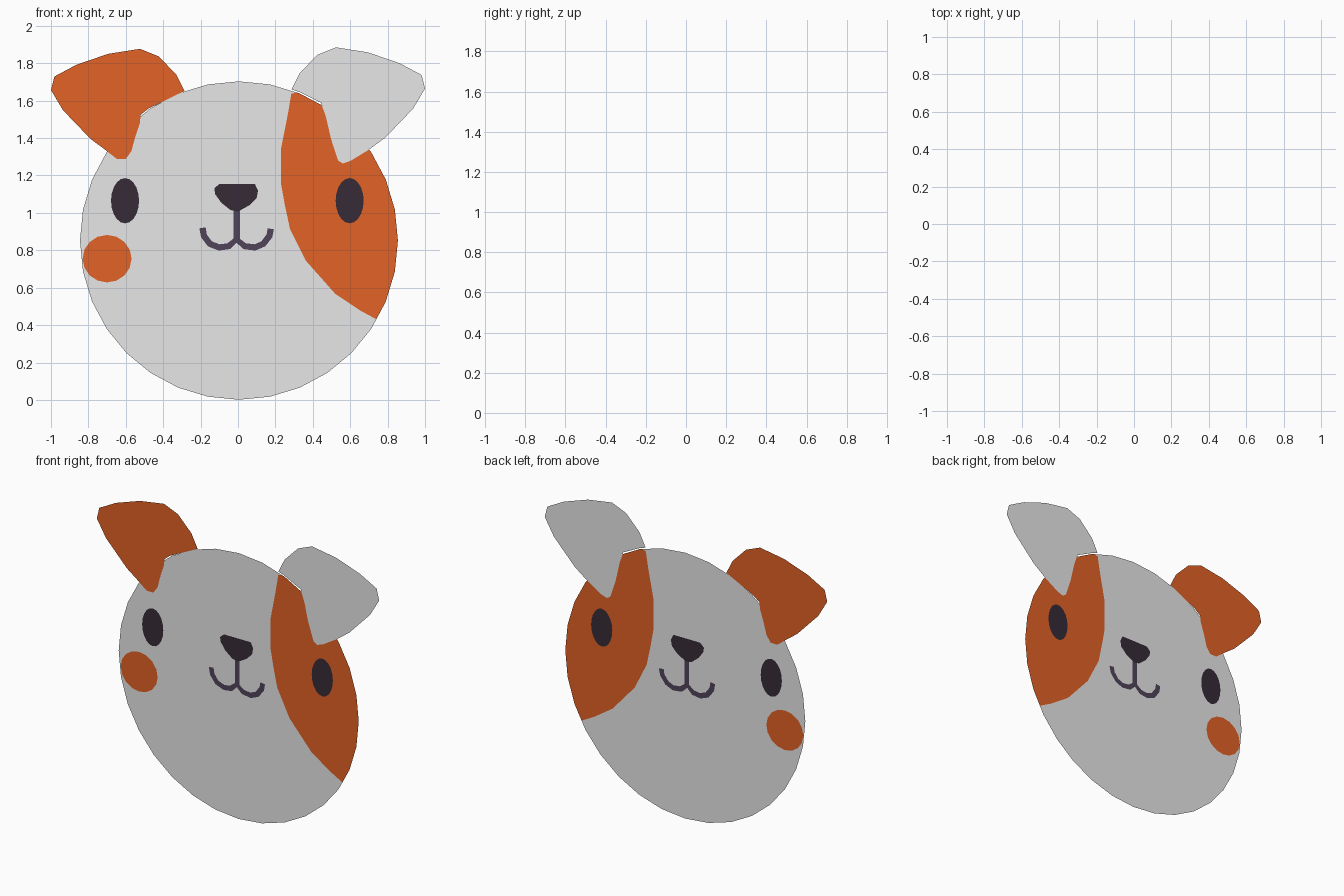
import bpy, math
from mathutils import Vector
from mathutils.geometry import delaunay_2d_cdt

if "Cube" in bpy.data.objects:
    bpy.data.objects.remove(bpy.data.objects["Cube"])


def material(name, rgb):
    """Flat colour given as sRGB 0-255, stored as linear."""
    lin = [(c / 255 / 12.92) if c < 11 else ((c / 255 + 0.055) / 1.055) ** 2.4 for c in rgb]
    m = bpy.data.materials.new(name)
    m.diffuse_color = (*lin, 1)
    m.use_nodes = True
    m.node_tree.nodes["Principled BSDF"].inputs["Base Color"].default_value = m.diffuse_color
    return m


white = material("soft white", (240, 240, 240))
orange = material("rust orange", (227, 98, 38))
dark = material("near black", (55, 43, 55))
purple = material("dusky purple", (80, 68, 90))


def ellipse(cx, cz, rx, rz, n):
    return [(cx + rx * math.cos(2 * math.pi * i / n), cz + rz * math.sin(2 * math.pi * i / n))
            for i in range(n)]


def stroke(path, width):
    """Closed outline of a line of constant width."""
    left, right = [], []
    for i, p in enumerate(path):
        a, b = Vector(path[max(i - 1, 0)]), Vector(path[min(i + 1, len(path) - 1)])
        t = (b - a).normalized() * width / 2
        left.append((p[0] - t.y, p[1] + t.x))
        right.append((p[0] + t.y, p[1] - t.x))
    return left + right[::-1]


def mirror(points, dz=0):
    return [(-x, z + dz) for x, z in points[::-1]]


def inside(p, poly):
    hit = False
    for (x1, z1), (x2, z2) in zip(poly, poly[1:] + poly[:1]):
        if (z1 > p[1]) != (z2 > p[1]) and p[0] < x1 + (p[1] - z1) * (x2 - x1) / (z2 - z1):
            hit = not hit
    return hit


# Outer head and ear outlines
head = ellipse(0.005, 0.852, 0.85, 0.851, 32)
ear_rim = [(0.70, 1.338), (0.788, 1.403), (0.936, 1.557), (1.0, 1.665), (0.982, 1.737),
           (0.864, 1.80), (0.695, 1.858), (0.524, 1.885), (0.425, 1.845), (0.33, 1.748),
           (0.286, 1.66)]
right_ear = ear_rim + [(0.326, 1.647), (0.444, 1.588), (0.47, 1.513), (0.497, 1.396),
                       (0.535, 1.28), (0.56, 1.264), (0.60, 1.277)]
left_ear = mirror(ear_rim, -0.008) + [
    (-0.695, 1.325), (-0.647, 1.288), (-0.60, 1.288), (-0.57, 1.33), (-0.55, 1.405),
    (-0.525, 1.48), (-0.52, 1.525), (-0.48, 1.557)]

# Eye patch, running past the head edge where it gets clipped
patch = [(0.326, 1.647), (0.285, 1.637), (0.267, 1.53), (0.23, 1.342), (0.23, 1.155),
         (0.25, 1.045), (0.278, 0.914), (0.364, 0.743), (0.52, 0.567), (0.65, 0.48),
         (0.76, 0.42), (0.95, 0.42), (0.95, 1.34), (0.70, 1.40), (0.50, 1.62)]

# Face details
nose = [(-0.10, 1.155), (-0.127, 1.13), (-0.122, 1.10), (-0.09, 1.055), (-0.04, 1.015),
        (0.0, 1.007), (0.06, 1.04), (0.10, 1.08), (0.107, 1.12), (0.09, 1.155)]
smile = stroke([(-0.19, 0.92), (-0.182, 0.877), (-0.15, 0.834), (-0.10, 0.815), (-0.05, 0.822),
                (-0.008, 0.858), (0.035, 0.822), (0.09, 0.815), (0.135, 0.834),
                (0.168, 0.877), (0.175, 0.915)], 0.034)
stem = stroke([(-0.006, 1.05), (-0.006, 0.85)], 0.034)

# Name, outline, material, clipped to head; later parts lie over earlier ones
parts = [
    ("head", head, white, False),
    ("eye_patch", patch, orange, True),
    ("cheek_spot", ellipse(-0.70, 0.755, 0.131, 0.127, 16), orange, True),
    ("right_ear", right_ear, white, False),
    ("left_ear", left_ear, orange, False),
    ("right_eye", ellipse(0.597, 1.065, 0.075, 0.121, 20), dark, False),
    ("left_eye", ellipse(-0.604, 1.065, 0.075, 0.121, 20), dark, False),
    ("mouth_smile", smile, purple, False),
    ("mouth_stem", stem, purple, False),
    ("nose", nose, dark, False),
]

# Cut one flat sheet along every outline
points, edges = [], []
for _, outline, _, _ in parts:
    base, n = len(points), len(outline)
    points += [Vector(p) for p in outline]
    edges += [(base + i, base + (i + 1) % n) for i in range(n)]
verts, _, tris, *_ = delaunay_2d_cdt(points, edges, [], 0, 1e-5)

# Give each piece to the topmost part covering it
pieces = {name: [] for name, *_ in parts}
for tri in tris:
    c = sum((verts[i] for i in tri), Vector((0, 0))) / len(tri)
    for name, outline, _, clipped in reversed(parts):
        if inside(c, outline) and (not clipped or inside(c, head)):
            pieces[name].append(tri)
            break

# One flat object per part, facing the front
for name, _, mat, _ in parts:
    used = sorted({i for tri in pieces[name] for i in tri})
    index = {v: k for k, v in enumerate(used)}
    mesh = bpy.data.meshes.new(name)
    mesh.from_pydata([(verts[i].x, 0, verts[i].y) for i in used], [],
                     [[index[i] for i in tri] for tri in pieces[name]])
    mesh.materials.append(mat)
    bpy.context.collection.objects.link(bpy.data.objects.new(name, mesh))
